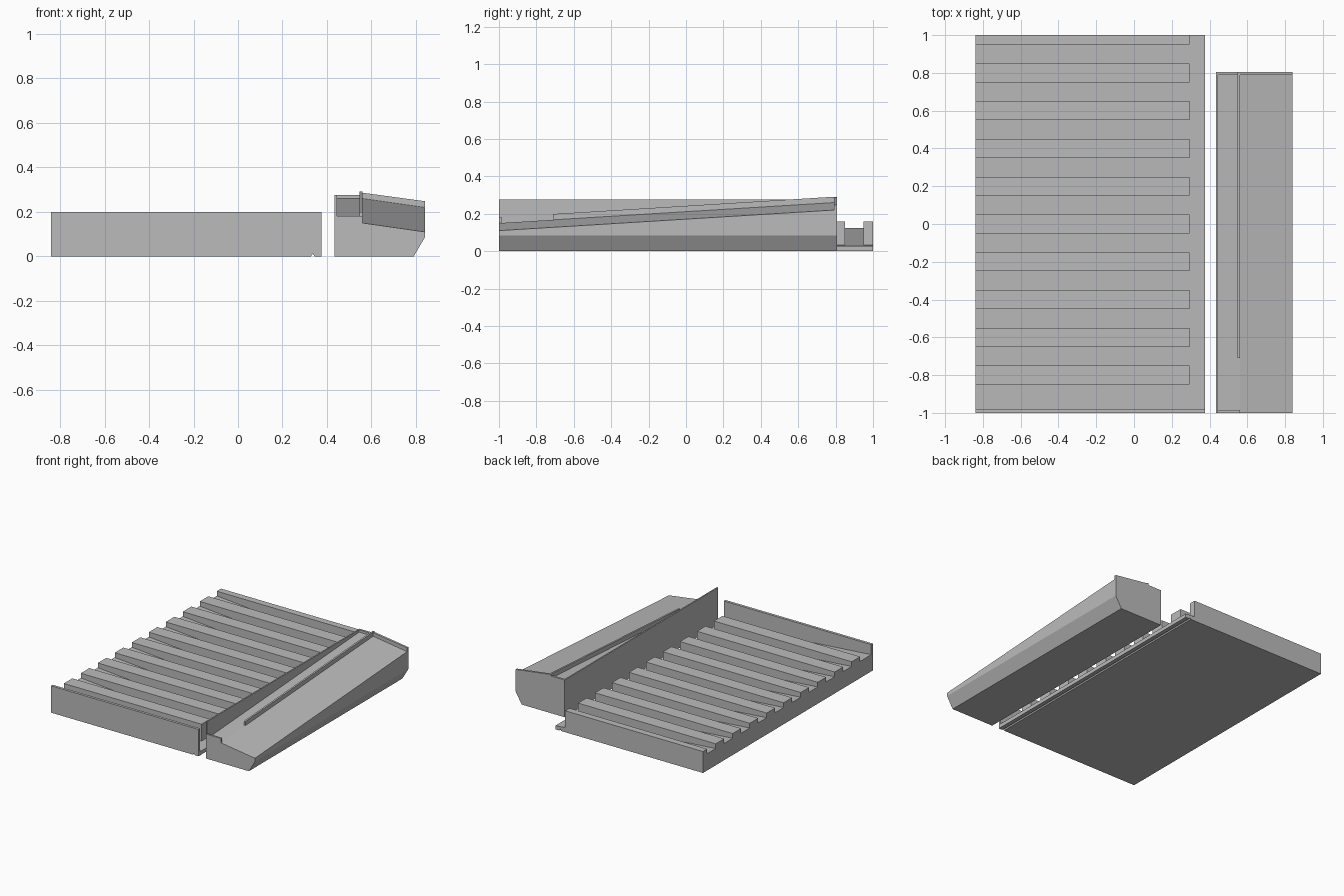
import bpy, bmesh

if "Cube" in bpy.data.objects:
    bpy.data.objects.remove(bpy.data.objects["Cube"])

grey = bpy.data.materials.new("plain grey")
grey.diffuse_color = (0.5, 0.5, 0.5, 1)
grey.use_nodes = True
grey.node_tree.nodes["Principled BSDF"].inputs["Base Color"].default_value = grey.diffuse_color


def loft(name, y0, y1, front, back=None):
    """Solid between an (x, z) profile at y0 and a matching one at y1."""
    back = back or front
    bm = bmesh.new()
    a = [bm.verts.new((x, y0, z)) for x, z in front]
    b = [bm.verts.new((x, y1, z)) for x, z in back]
    n = len(a)
    bm.faces.new(a)
    bm.faces.new(b[::-1])
    for i in range(n):
        j = (i + 1) % n
        bm.faces.new((a[i], b[i], b[j], a[j]))
    bmesh.ops.recalc_face_normals(bm, faces=bm.faces)
    mesh = bpy.data.meshes.new(name)
    bm.to_mesh(mesh)
    bm.free()
    mesh.materials.append(grey)
    obj = bpy.data.objects.new(name, mesh)
    bpy.context.collection.objects.link(obj)
    return obj


# --- Ribbed tray ---
L, R, RIB_END = -0.84, 0.375, 0.295
HIGH, LOW = 0.125, 0.028


def floor(x):
    return HIGH + (LOW - HIGH) * (x - L) / (R - L)


# Sloping base with a small V notch along its underside
loft("tray_base", -1, 1, [
    (L, 0), (0.328, 0), (0.336, 0.012), (0.344, 0), (R, 0), (R, LOW), (L, HIGH)])

# Tall wall along the front edge
loft("tray_front_wall", -1, -0.98, [(L, HIGH), (R, LOW), (R, 0.2), (L, 0.2)])

# Level ribs standing on the sloping floor, the last one cut in half by the edge
rib = [(L, HIGH), (RIB_END, floor(RIB_END)), (RIB_END, 0.16), (L, 0.16)]
for i in range(10):
    y = -0.8 + 0.2 * i
    loft(f"tray_rib_{i + 1}", y - 0.05, min(y + 0.05, 1), rib)
loft("tray_back_rib", 0.95, 1, rib)

# --- Separate side ramp ---
X0, X1, X2, X3, X4 = 0.435, 0.445, 0.547, 0.56, 0.84
Y0, YW, Y1 = -1, 0.79, 0.806


def ramp_z(y):
    return 0.15 + 0.11 * (y - Y0) / (YW - Y0)


def ramp_profile(y):
    z = ramp_z(y)
    return [(X0, 0), (0.79, 0), (X4, 0.085), (X4, z - 0.04), (X3, z),
            (X1, z), (X1, 0.277), (X0, 0.277)]


# Body with tall thin inner wall, channel and tilted top
loft("ramp_body", Y0, YW, ramp_profile(Y0), ramp_profile(YW))

# End wall across the high end
loft("ramp_back_wall", YW, Y1, [
    (X0, 0), (0.79, 0), (X4, 0.085), (X4, 0.248), (X3, 0.286), (X3, 0.291),
    (X2, 0.291), (X2, 0.277), (X0, 0.277)])


# Thin divider beside the channel
def divider_profile(y):
    z = ramp_z(y)
    return [(X2, z), (X3, z), (X3, z + 0.031), (X2, z + 0.031)]


loft("channel_divider", -0.71, YW, divider_profile(-0.71), divider_profile(YW))

# Low lip closing the front of the channel
loft("channel_lip", Y0, -0.986, [(X1, 0.15), (X3, 0.15), (X3, 0.182), (X1, 0.182)])
